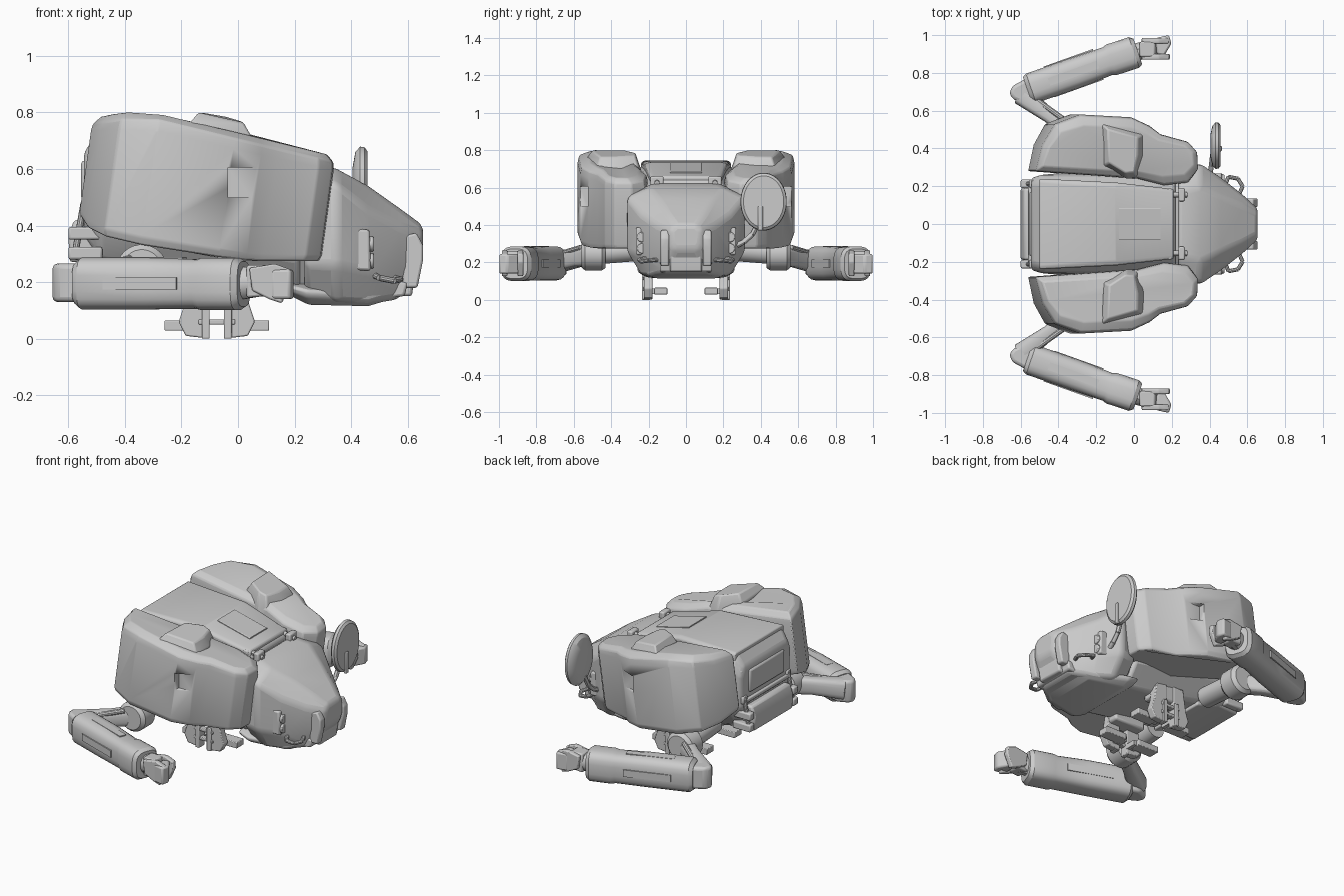
import bpy, bmesh, math
from mathutils import Vector

if "Cube" in bpy.data.objects:
    bpy.data.objects.remove(bpy.data.objects["Cube"])


def mesh(name, verts, faces, mirror=False, bevel=0.0, segs=2, angle=30):
    me = bpy.data.meshes.new(name)
    me.from_pydata([tuple(v) for v in verts], [], faces)
    bm = bmesh.new()
    bm.from_mesh(me)
    bmesh.ops.recalc_face_normals(bm, faces=bm.faces)
    bm.to_mesh(me)
    bm.free()
    me.shade_smooth()
    me.set_sharp_from_angle(angle=math.radians(angle))
    ob = bpy.data.objects.new(name, me)
    bpy.context.collection.objects.link(ob)
    if bevel:
        b = ob.modifiers.new("bevel", "BEVEL")
        b.width, b.segments, b.limit_method = bevel, segs, "ANGLE"
        b.angle_limit = math.radians(25)
    if mirror:
        m = ob.modifiers.new("mirror", "MIRROR")
        m.use_axis = (False, True, False)
        m.use_mirror_merge = False
    return ob


def loft(name, rings, **kw):
    n = len(rings[0])
    verts = [v for r in rings for v in r]
    faces = [(i * n + j, i * n + (j + 1) % n, (i + 1) * n + (j + 1) % n, (i + 1) * n + j)
             for i in range(len(rings) - 1) for j in range(n)]
    faces += [tuple(range(n))[::-1], tuple(range(len(verts) - n, len(verts)))]
    return mesh(name, verts, faces, **kw)


def box(name, x, y, z, **kw):
    return loft(name, [[(a, y[0], z[0]), (a, y[1], z[0]), (a, y[1], z[1]), (a, y[0], z[1])] for a in x], **kw)


def prism_y(name, pts, y0, y1, **kw):
    return loft(name, [[(x, y, z) for x, z in pts] for y in (y0, y1)], **kw)


def prism_z(name, pts, z0, z1, **kw):
    return loft(name, [[(x, y, z) for x, y in pts] for z in (z0, z1)], **kw)


def tube(name, secs, n=20, power=1.0, **kw):
    """Sections (x, y, z, side radius, up radius) along a straight axis."""
    d = (Vector(secs[-1][:3]) - Vector(secs[0][:3])).normalized()
    side = d.cross(Vector((0, 0, 1)))
    side = side.normalized() if side.length > 0.01 else Vector((1, 0, 0))
    up = side.cross(d)
    f = lambda c: math.copysign(abs(c) ** power, c)
    rings = []
    for x, y, z, a, b in secs:
        rings.append([Vector((x, y, z)) + side * a * f(math.cos(t)) + up * b * f(math.sin(t))
                      for t in [2 * math.pi * (k + 0.5) / n for k in range(n)]])
    return loft(name, rings, **kw)


def rod(name, p, q, r, **kw):
    return tube(name, [(*p, r, r), (*q, r, r)], **kw)


def hull(name, secs, **kw):
    """Sections: x then four (half width, height) pairs from top to bottom."""
    rings = []
    for x, *v in secs:
        half = list(zip(v[::2], v[1::2]))
        rings.append([(x, y, z) for y, z in half] + [(x, -y, z) for y, z in half[::-1]])
    return loft(name, rings, **kw)


# main body, nose and the dark seam between them
hull("rear_body", [
    (-.545, .21, .66, .245, .60, .235, .42, .19, .36),
    (-.49, .225, .735, .26, .68, .26, .40, .20, .28),
    (-.10, .20, .72, .26, .65, .30, .33, .18, .20),
    (.22, .16, .64, .24, .58, .28, .28, .19, .15)], bevel=.02, segs=3)
hull("neck_core", [
    (.15, .15, .62, .23, .56, .25, .28, .18, .17),
    (.30, .15, .59, .23, .54, .25, .28, .18, .16)])
hull("nose", [
    (.235, .17, .63, .27, .58, .29, .26, .20, .15),
    (.35, .195, .60, .32, .55, .32, .26, .24, .13),
    (.46, .145, .54, .245, .46, .245, .24, .19, .122),
    (.57, .10, .462, .16, .40, .155, .24, .12, .14),
    (.655, .055, .40, .085, .37, .08, .30, .06, .27)], bevel=.022, segs=3)
hull("chin_plate", [
    (.18, .19, .20, .25, .19, .25, .17, .20, .155),
    (.25, .20, .19, .265, .17, .255, .145, .21, .12),
    (.46, .16, .18, .205, .16, .20, .13, .16, .115),
    (.56, .09, .20, .14, .18, .13, .16, .09, .145)], bevel=.01)

# top lid, side rails and hinges
hull("top_lid", [
    (-.50, .225, .745, .24, .735, .24, .68, .22, .67),
    (-.10, .195, .735, .22, .725, .22, .66, .20, .65),
    (.21, .165, .66, .185, .65, .185, .58, .17, .57)], bevel=.008)
hull("lid_panel", [
    (-.08, .08, .737, .085, .735, .085, .70, .08, .69),
    (.14, .08, .684, .085, .68, .085, .62, .08, .61)])
for x in (.165, .235):
    box("lid_hinge_block", (x, x + .035), (.12, .19), (.59, .66), mirror=True, bevel=.008)
rod("lid_hinge_pin", (.16, .155, .65), (.28, .155, .625), .014, n=12, mirror=True)

# rear panels and clamps
prism_y("rear_lower_pack", [(-.58, .42), (-.60, .36), (-.595, .27), (-.46, .275), (-.30, .22), (-.30, .42)],
        -.19, .19, bevel=.012)
box("rear_upper_panel", (-.555, -.50), (-.17, .17), (.49, .63), bevel=.012)
box("rear_middle_bar", (-.56, -.5), (-.21, .21), (.44, .465), bevel=.006)
for z, x in ((.28, -.60), (.35, -.60), (.44, -.555), (.60, -.54)):
    box("rear_clamp", (x, -.48), (.19, .235), (z, z + .045), mirror=True, bevel=.008)
rod("rear_clamp_rod", (-.58, .213, .28), (-.545, .213, .48), .012, n=10, mirror=True)

# shoulder pods, built as stacked outlines that lean forward with height
outline = [(-.535, .28), (-.50, .42), (-.435, .53), (-.30, .58), (-.02, .565), (.08, .52), (.14, .475),
           (.29, .435), (.34, .38), (.345, .29), (.29, .22), (.16, .205), (.02, .24)]


def pod_top(x):
    return .81 - max(0, -.36 - x) * .16 - max(0, x + .36) * .235


def pod_bottom(x):
    return .275 + max(0, .1 - x) * .11 + max(0, -.2 - x) * .12 + max(0, -.48 - x) * 1.0


def pod_ring(height, sx, sy, drop):
    ring = []
    for x, y in outline:
        px, py = -.10 + (x + .10) * sx, .37 + (y - .37) * sy
        z = pod_bottom(px) + (pod_top(px) - drop - pod_bottom(px)) * height
        ring.append((px + (z - .64) * .14, py, z))
    return ring


pod = loft("shoulder_pod", [pod_ring(0, .985, .93, 0), pod_ring(.06, 1, 1, 0), pod_ring(.87, 1, 1, 0),
                            pod_ring(1, .99, .96, .022), pod_ring(1, .93, .72, 0)], bevel=.007, segs=2, angle=35)
# square side recess
cutter = box("pod_recess_cutter", (-.035, .095), (.525, .70), (.50, .605))
cutter.hide_render = True
cut = pod.modifiers.new("recess", "BOOLEAN")
cut.operation, cut.object, cut.solver = "DIFFERENCE", cutter, "EXACT"
bpy.context.view_layer.objects.active = pod
for m in [m.name for m in pod.modifiers]:
    bpy.ops.object.modifier_apply(modifier=m)
bpy.data.objects.remove(cutter)
mir = pod.modifiers.new("mirror", "MIRROR")
mir.use_axis = (False, True, False)

# raised scoop on each pod
scoop = [(-.17, .53, .745), (.05, .475, .69), (.05, .36, .69), (.025, .245, .66), (-.04, .24, .68), (-.16, .31, .73)]
loft("pod_scoop", [[(x, y, z - .06) for x, y, z in scoop], [(x, y, z + .02) for x, y, z in scoop],
                   [(-.06 + (x + .06) * .72, .39 + (y - .39) * .8, .80 - max(0, x + .09) * .25) for x, y, z in scoop]],
     mirror=True, bevel=.008)

# nose guard plates and centre grille
prism_y("nose_guard", [(.58, .36), (.63, .375), (.655, .33), (.655, .28), (.635, .18), (.58, .18)],
        .09, .135, mirror=True, bevel=.008)
prism_y("nose_grille", [(.50, .36), (.62, .36), (.635, .29), (.615, .15), (.50, .15)], -.085, .085, bevel=.01)
prism_y("chin_block", [(.50, .21), (.60, .20), (.59, .15), (.50, .14)], -.14, .14, bevel=.01)

# twin lamps and grab handles
prism_y("lamp_housing", [(.35, .26), (.36, .37), (.40, .39), (.465, .385), (.47, .24), (.36, .245)],
        .20, .268, mirror=True, bevel=.01)
for z in (.275, .335):
    rod("lamp_lens", (.46, .235, z), (.48, .235, z), .027, mirror=True, bevel=.005)
handle = [(.48, .20, .225), (.50, .25, .215), (.55, .24, .205), (.575, .20, .21), (.55, .14, .215)]
for p, q in zip(handle, handle[1:]):
    rod("grab_handle", p, q, .011, n=10, mirror=True)

# dish antenna on one side
tube("dish", [(.405, .415, .525, .06, .08), (.415, .415, .525, .105, .135), (.432, .415, .525, .124, .155),
              (.448, .415, .525, .122, .152), (.458, .415, .525, .108, .138)], n=36)
box("dish_rib", (.45, .465), (.385, .412), (.37, .50), bevel=.004)
arm = [(.40, .25, .28), (.41, .31, .31), (.415, .355, .35), (.42, .39, .42)]
for p, q in zip(arm, arm[1:]):
    rod("dish_strut", p, q, .014, n=12)

# shoulder joints and upper arms
rod("shoulder_axle", (-.34, .22, .27), (-.34, .47, .25), .06, mirror=True)
tube("shoulder_joint", [(-.34, .43, .245, .07, .075), (-.34, .45, .245, .09, .088), (-.34, .54, .245, .09, .088),
                        (-.34, .56, .245, .07, .07)], n=28, mirror=True)
tube("upper_arm", [(-.36, .51, .235, .045, .055), (-.45, .575, .225, .04, .05), (-.60, .685, .205, .055, .06)],
     n=16, power=.6, mirror=True, bevel=.006)
rod("upper_arm_cable", (-.38, .56, .28), (-.52, .66, .25), .015, n=10, mirror=True)

# elbows and forearms
prism_z("elbow", [(-.66, .69), (-.645, .73), (-.58, .765), (-.53, .77), (-.52, .65), (-.58, .635), (-.64, .66)],
        .13, .265, mirror=True, bevel=.018, segs=3)
tube("forearm", [(-.565, .712, .195, .07, .075), (-.545, .718, .195, .083, .092), (-.31, .80, .195, .083, .092),
                 (-.14, .862, .193, .078, .088), (-.12, .869, .193, .086, .093), (.0, .908, .193, .086, .093),
                 (.02, .914, .193, .072, .08)], n=20, power=.62, mirror=True)
for dy, dz, name in ((-.078, 0, "forearm_inner_panel"), (.078, 0, "forearm_outer_panel"), (0, .086, "forearm_top_panel")):
    a = Vector((-.45, .752, .195)) + Vector((-.33 * dy, .94 * dy, dz))
    b = Vector((-.19, .845, .195)) + Vector((-.33 * dy, .94 * dy, dz))
    tube(name, [(*a, .012 if dy else .03, .03 if dy else .01), (*b, .012 if dy else .03, .03 if dy else .01)],
         n=4, mirror=True)

# hands with folded gripper fingers
tube("wrist", [(.0, .905, .195, .05, .06), (.06, .925, .2, .045, .055)], n=12, mirror=True)
prism_y("knuckle", [(.03, .26), (.11, .26), (.125, .20), (.10, .15), (.03, .145)], .885, .965, mirror=True, bevel=.008)
for y0, y1 in ((.87, .90), (.955, .985)):
    prism_y("finger_plate", [(.04, .25), (.13, .265), (.185, .245), (.19, .20), (.155, .125), (.11, .14), (.05, .17)],
            y0, y1, mirror=True, bevel=.006)
prism_z("finger_tip", [(.12, .90), (.115, .985), (.185, 1.0), (.198, .955), (.16, .89)], .14, .245,
        mirror=True, bevel=.01)

# hanging brackets under the body
for s, c in ((-1, -.10), (1, -.05)):
    prism_y("bracket_plate", [(c, .0), (c + s * .085, .01), (c + s * .11, .06), (c + s * .09, .12), (c + s * .07, .25), (c, .25)],
            .18, .225, mirror=True, bevel=.005)
    x = c + s * .014
    box("bracket_post", (x - .014, x + .014), (.19, .235), (.0, .14), mirror=True, bevel=.004)
    box("bracket_foot", tuple(sorted((c + s * .02, c + s * .16))), (.10, .17), (.028, .065), mirror=True, bevel=.004)
    box("bracket_web", tuple(sorted((c, c + s * .05))), (.12, .20), (.03, .06), mirror=True)
for z in (.05, .105):
    box("bracket_crossbar", (-.14, -.01), (.195, .23), (z, z + .018), mirror=True, bevel=.004)
box("bracket_mount", (-.18, .03), (.12, .22), (.15, .26), mirror=True, bevel=.012)
